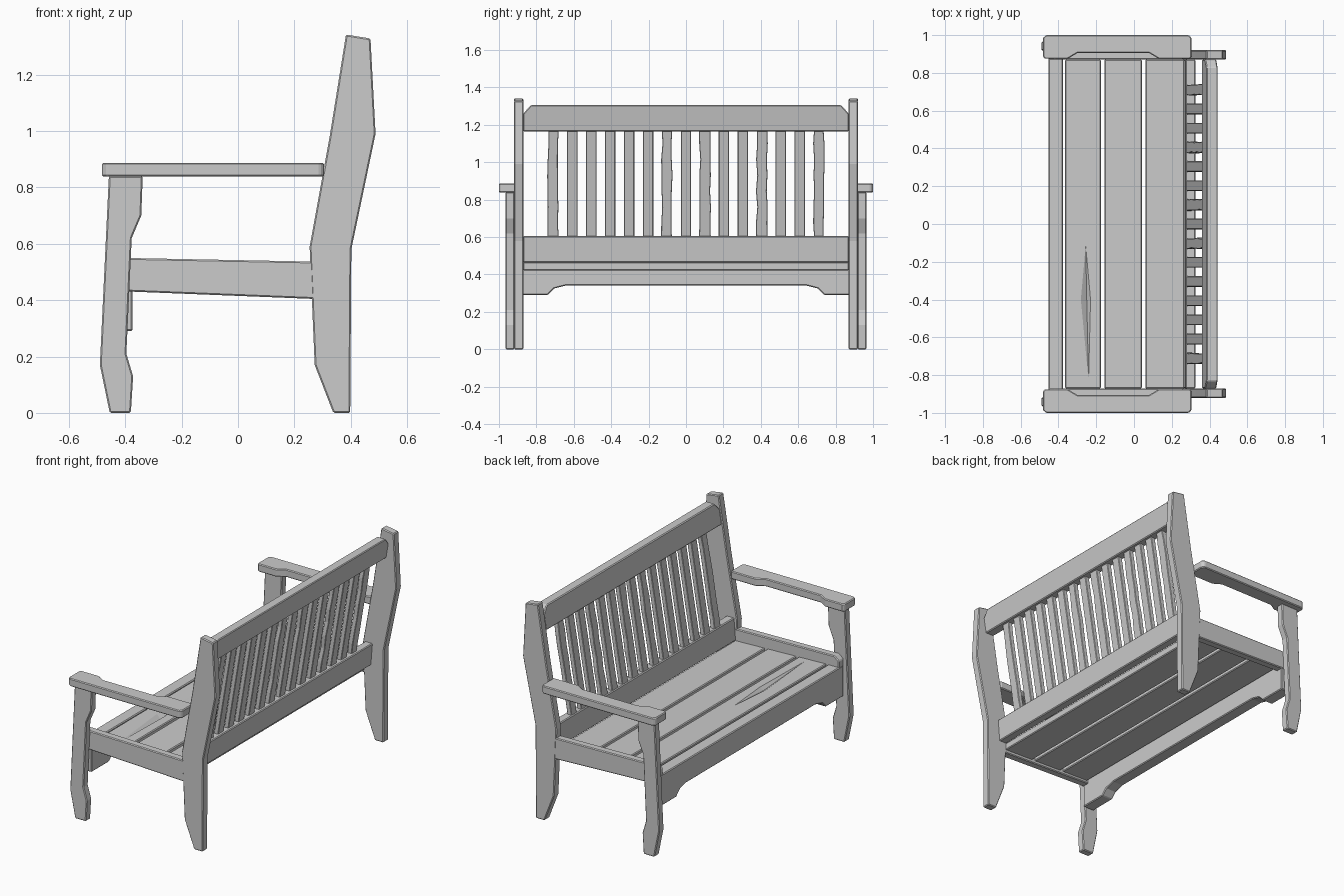
import bpy, bmesh, math, random

random.seed(4)
cube = bpy.data.objects.get("Cube")
if cube:
    bpy.data.objects.remove(cube, do_unlink=True)

wood = bpy.data.materials.new("grey wood")
wood.use_nodes = True
GREY = (0.6, 0.6, 0.6, 1)
wood.diffuse_color = GREY
wood.node_tree.nodes["Principled BSDF"].inputs["Base Color"].default_value = GREY


def make_object(name, bm, bevel=0.0):
    bmesh.ops.recalc_face_normals(bm, faces=bm.faces)
    mesh = bpy.data.meshes.new(name)
    bm.to_mesh(mesh)
    bm.free()
    mesh.materials.append(wood)
    obj = bpy.data.objects.new(name, mesh)
    bpy.context.collection.objects.link(obj)
    if bevel:
        mod = obj.modifiers.new("softened edges", "BEVEL")
        mod.width = bevel
        mod.segments = 1
        mod.limit_method = "ANGLE"
        mod.angle_limit = math.radians(40)
    return obj


def prism(name, points, lo, hi, place, bevel=0.005):
    """Extrude a flat outline from lo to hi; place maps (a, b, depth) to xyz."""
    bm = bmesh.new()
    ends = [[bm.verts.new(place(a, b, d)) for a, b in points] for d in (lo, hi)]
    for end in ends:
        bm.faces.new(end)
    n = len(points)
    for i in range(n):
        j = (i + 1) % n
        bm.faces.new((ends[0][i], ends[0][j], ends[1][j], ends[1][i]))
    return make_object(name, bm, bevel)


def side_profile(a, b, d):
    return a, d, b


def upright(a, b, d):
    return d, a, b


def seat_height(x):
    return 0.475 - 0.035 * x


def seat_board(a, b, d):
    return a, b, seat_height(a) + d


def leaning(z0, lean=0.167):
    return lambda a, b, d: (d + lean * (b - z0), a, b)


def mirrored(half):
    return half + [(-a, b) for a, b in reversed(half)]


# Posts, arms and side rails, one set at each end
front_leg = [(-0.455, 0), (-0.38, 0), (-0.372, 0.13), (-0.396, 0.21), (-0.377, 0.62),
             (-0.343, 0.70), (-0.338, 0.84), (-0.458, 0.84), (-0.49, 0.17)]
back_post = [(0.338, 0), (0.398, 0), (0.402, 0.58), (0.488, 0.99), (0.47, 1.328),
             (0.383, 1.342), (0.325, 0.98), (0.254, 0.59), (0.272, 0.17)]
side_rail = [(-0.45, 0.433), (-0.45, 0.525), (-0.42, 0.55), (0.3, 0.536), (0.3, 0.403)]
arm = [(-0.47, 0.875), (-0.35, 0.875), (-0.3, 0.905), (0.08, 0.905), (0.13, 0.875),
       (0.295, 0.875), (0.305, 0.885), (0.305, 0.985), (0.29, 1.0), (-0.465, 1.0),
       (-0.482, 0.985), (-0.482, 0.885)]
for side, s in (("left", 1), ("right", -1)):
    prism(f"front_leg_{side}", front_leg, s * 0.918, s * 0.965, side_profile)
    prism(f"back_post_{side}", back_post, s * 0.87, s * 0.92, side_profile)
    prism(f"side_rail_{side}", side_rail, s * 0.87, s * 0.919, side_profile)
    prism(f"armrest_{side}", [(x, s * y) for x, y in arm], 0.838, 0.887,
          lambda a, b, d: (a, b, d))

# Seat planks
planks = []
for i, (x0, x1) in enumerate([(-0.365, -0.175), (-0.157, 0.042), (0.06, 0.268)]):
    outline = [(x0, -0.87), (x1, -0.87), (x1, 0.87), (x0, 0.87)]
    planks.append(prism(f"seat_plank_{i + 1}", outline, -0.045, 0, seat_board))

# Long split in the front plank
bm = bmesh.new()
rim = [bm.verts.new((x, y, seat_height(x) + 0.001)) for x, y in
       [(-0.256, -0.10), (-0.283, -0.40), (-0.24, -0.85), (-0.229, -0.40)]]
pit = bm.verts.new((-0.25, -0.41, seat_height(-0.25) - 0.02))
bm.faces.new(rim)
for i in range(4):
    bm.faces.new((rim[i], rim[(i + 1) % 4], pit))
split = make_object("split_cutter", bm)
split.hide_render = True
cut = planks[0].modifiers.new("split", "BOOLEAN")
cut.operation = "DIFFERENCE"
cut.solver = "EXACT"
cut.object = split
bpy.context.view_layer.objects.active = planks[0]
for mod in list(planks[0].modifiers):
    bpy.ops.object.modifier_apply(modifier=mod.name)
bpy.data.objects.remove(split, do_unlink=True)

# Front apron with a raised lower edge
apron = mirrored([(0.915, 0.485), (0.915, 0.29), (0.74, 0.29), (0.705, 0.325), (0.64, 0.342)])
prism("front_apron", apron, -0.452, -0.375, upright)

# Back rails
lower_rail = mirrored([(0.87, 0.605), (0.87, 0.465)])
prism("lower_back_rail", lower_rail, 0.262, 0.315, leaning(0.465, 0.08))
top_rail = mirrored([(0.83, 1.305), (0.87, 1.26), (0.87, 1.165)])
prism("top_back_rail", top_rail, 0.36, 0.42, leaning(1.165))

# Back slats, a few of them slightly wavy
for i in range(15):
    y = (i - 7) * 0.1015
    wave = 0.004 if i in (0, 6, 8, 11, 14) else 0
    rows = [0.59 + 0.085 * k for k in range(8)]
    left, right = ([(y + e * 0.028 + random.uniform(-wave, wave), z) for z in rows]
                   for e in (-1, 1))
    if not wave:
        left, right = [left[0], left[-1]], [right[0], right[-1]]
    prism(f"back_slat_{i + 1}", left + right[::-1], 0.278, 0.308, leaning(0.605), 0.003)
